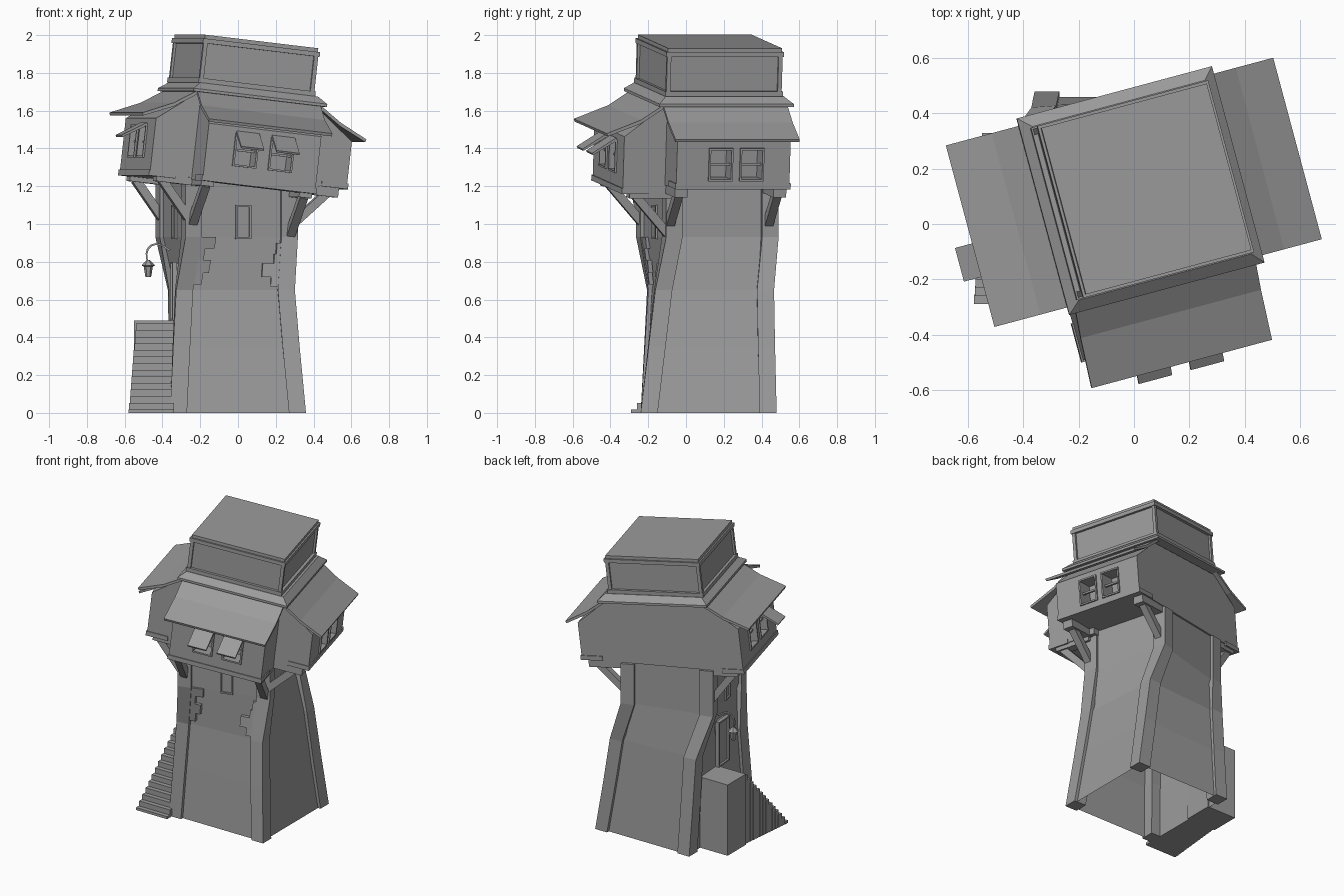
import bpy, bmesh, math
from mathutils import Matrix, Vector

cube = bpy.data.objects.get("Cube")
if cube:
    bpy.data.objects.remove(cube)

stone = bpy.data.materials.new("plain grey")
stone.use_nodes = True
GREY = (0.33, 0.33, 0.33, 1)
stone.diffuse_color = GREY
stone.node_tree.nodes["Principled BSDF"].inputs["Base Color"].default_value = GREY


def rot(deg, axis="Z"):
    return Matrix.Rotation(math.radians(deg), 4, axis)


def move(x, y, z):
    return Matrix.Translation((x, y, z))


ID = Matrix.Identity(4)
HOUSE = move(-0.029, 0.107, 1.2) @ rot(15) @ rot(6.6, "Y")
UPPER_ROOM = HOUSE @ move(-0.012, 0, 0)
TOWER_TOP = move(-0.06, 0.113, 0) @ rot(15)
TOWER_WAIST = move(-0.035, 0.13, 0) @ rot(4)
SIDES = {"right": ID, "left": rot(180), "front": rot(-90)}


def loft(name, rings, frame=ID, caps=True):
    """Skin a list of equal rings of points."""
    bm = bmesh.new()
    loops = [[bm.verts.new(frame @ Vector(p)) for p in r] for r in rings]
    n = len(loops[0])
    for a, b in zip(loops, loops[1:]):
        for i in range(n):
            j = (i + 1) % n
            bm.faces.new((a[i], a[j], b[j], b[i]))
    if caps:
        bm.faces.new(loops[0][::-1])
        bm.faces.new(loops[-1])
    bmesh.ops.recalc_face_normals(bm, faces=bm.faces)
    mesh = bpy.data.meshes.new(name)
    bm.to_mesh(mesh)
    bm.free()
    mesh.materials.append(stone)
    ob = bpy.data.objects.new(name, mesh)
    bpy.context.collection.objects.link(ob)
    return ob


def box(name, x, y, z, frame=ID):
    rings = [[(x[0], y[0], h), (x[1], y[0], h), (x[1], y[1], h), (x[0], y[1], h)] for h in z]
    return loft(name, rings, frame)


def extrude(name, profile, y0, y1, frame):
    return loft(name, [[(x, y, z) for x, z in profile] for y in (y0, y1)], frame)


def beam(name, a, b, width, frame):
    """Square bar between two points."""
    a, b = Vector(a), Vector(b)
    q = (b - a).to_track_quat("Z", "Y").to_matrix().to_4x4()
    w = width / 2
    return box(name, (-w, w), (-w, w), (0, (b - a).length), frame @ Matrix.Translation(a) @ q)


def window_frame(name, x, y, z, frame, mullion=True):
    """Raised frame on a wall facing +x; y and z are ranges."""
    t, d = 0.01, (x - 0.015, x + 0.01)
    box(name + "_sill", d, (y[0] - t, y[1] + t), (z[0] - t, z[0]), frame)
    box(name + "_head", d, (y[0] - t, y[1] + t), (z[1], z[1] + t), frame)
    for e, s in ((y[0] - t, y[0]), (y[1], y[1] + t)):
        box(name + "_jamb", d, (e, s), z, frame)
    if mullion:
        m = (z[0] + z[1]) / 2
        box(name + "_bar", (x - 0.03, x - 0.015), y, (m - 0.006, m + 0.006), frame)


# Twisted tower: height, half width, centre x, centre y, turn, slope of the top
SECTIONS = [(0, 0.36, 0, 0.12, 0, 0), (0.35, 0.335, -0.02, 0.125, 2, 0),
            (0.65, 0.315, -0.035, 0.13, 4, 0), (0.93, 0.308, -0.06, 0.113, 15, 0),
            (1.225, 0.308, -0.06, 0.113, 15, 0.07)]


def tower_point(section, x, y):
    z, _, cx, cy, turn, slope = section
    return Vector((cx, cy, z - slope * x)) + rot(turn) @ Vector((x, y, 0))


def square(section, x0, x1, y0, y1):
    return [tower_point(section, x, y) for x, y in ((x0, y0), (x1, y0), (x1, y1), (x0, y1))]


PILLAR, INSET = 0.09, 0.02
loft("tower_wall", [square(s, INSET - s[1], s[1] - INSET, INSET - s[1], s[1] - INSET)
                    for s in SECTIONS], caps=False)
for sx in (-1, 1):
    for sy in (-1, 1):
        loft("corner_pillar", [square(s, *sorted((sx * s[1], sx * (s[1] - PILLAR))),
                                      *sorted((sy * s[1], sy * (s[1] - PILLAR))))
                               for s in SECTIONS])


# Exposed stones beside the front pillars
def wall_point(z, inset, side, off):
    a, b = SECTIONS[2], SECTIONS[3]
    p, q = (tower_point(s, side * (s[1] - PILLAR - inset), INSET - s[1] - off) for s in (a, b))
    return p.lerp(q, (z - a[0]) / (b[0] - a[0]))


STONES = {-1: [(0.68, 0.74, 0.04), (0.74, 0.81, 0.07), (0.81, 0.87, 0.03), (0.87, 0.93, 0.08)],
          1: [(0.67, 0.72, 0.04), (0.72, 0.79, 0.09), (0.79, 0.84, 0.03), (0.84, 0.9, 0.02)]}
for side, rows in STONES.items():
    for z0, z1, w in rows:
        loft("wall_stone", [[wall_point(z0, -0.01, side, o), wall_point(z0, w, side, o),
                             wall_point(z1, w, side, o), wall_point(z1, -0.01, side, o)]
                            for o in (-0.01, 0.014)])

# Tower windows and door
for key in ("front", "left"):
    window_frame("tower_window", 0.288, (-0.02, 0.045), (0.93, 1.09), TOWER_TOP @ SIDES[key])
DOOR = TOWER_WAIST @ SIDES["left"]
box("door", (0.24, 0.306), (-0.03, 0.08), (0.49, 0.79), DOOR)
window_frame("door_frame", 0.31, (-0.03, 0.08), (0.5, 0.79), DOOR, False)

# House body: cross beam block plus front wing; the right end has a raised floor
RAISE = {"right": 0.052, "left": 0, "front": 0}
SHOULDER = [(0.54, 0.30), (0.44, 0.375), (0.33, 0.46)]
body = extrude("house_body", [(0.54, RAISE["right"])] + SHOULDER
               + [(-x, z) for x, z in SHOULDER[::-1]] + [(-0.54, 0)], -0.31, 0.31, HOUSE)
front_wing = extrude("front_wing", [(0.54, 0)] + SHOULDER + [(0.2, 0.46), (0.2, 0)],
                     -0.31, 0.31, HOUSE @ SIDES["front"])

# Wings: window centres, awnings and reach of the eaves
WINDOWS = {"right": ((-0.07, 0.10), (), 0.605), "left": ((-0.09, 0.09), (0.09,), 0.62),
           "front": ((-0.093, 0.103), (-0.093, 0.103), 0.64)}
for key, turn in SIDES.items():
    f = HOUSE @ turn
    up = RAISE[key]
    centres, awnings, eave = WINDOWS[key]
    extrude(key + "_roof", [(0.31, 0.47), (0.46, 0.372), (eave, 0.305), (eave + 0.005, 0.32),
                            (0.46, 0.392), (0.31, 0.49)], -0.34, 0.34, f)
    box(key + "_floor_band", (0.4, 0.546), (-0.316, 0.316), (up - 0.005, up + 0.025), f)
    wall = front_wing if key == "front" else body
    for c in centres:
        y, z = (c - 0.056, c + 0.056), (0.1, 0.255)
        cutter = box("cutter", (0.44, 0.6), y, z, f)
        cutter.hide_render = True
        mod = wall.modifiers.new("opening", "BOOLEAN")
        mod.object, mod.operation, mod.solver = cutter, "DIFFERENCE", "EXACT"
        bpy.context.view_layer.objects.active = wall
        bpy.ops.object.modifier_apply(modifier=mod.name)
        bpy.data.objects.remove(cutter)
        window_frame(key + "_window", 0.54, y, z, f)
        if c in awnings:
            extrude(key + "_awning", [(0.54, 0.262), (0.67, 0.185), (0.675, 0.195), (0.545, 0.277)],
                    c - 0.063, c + 0.063, f)
    # Brackets holding up the wing
    drop = 0.055 if up else 0.03
    for s in (-0.27, 0.27):
        box(key + "_floor_beam", (0.25, 0.5), (s - 0.035, s + 0.035), (up - drop, up + 0.01), f)
        beam(key + "_strut", (0.27, s, up - 0.23), (0.46, s, up - 0.02), 0.045, f)


# Ledge and upper room
def slab(name, half, z0, z1, frame=UPPER_ROOM):
    return box(name, (-half, half), (-half, half), (z0, z1), frame)


def flare(name, h0, z0, h1, z1):
    return loft(name, [[(-h, -h, z), (h, -h, z), (h, h, z), (-h, h, z)]
                       for h, z in ((h0, z0), (h1, z1))], HOUSE)


slab("ledge", 0.368, 0.465, 0.48, HOUSE)
flare("ledge_slope", 0.368, 0.48, 0.325, 0.515)
slab("upper_sill", 0.322, 0.515, 0.54)
slab("upper_room", 0.303, 0.54, 0.74)
for sx in (-0.305, 0.305):
    for sy in (-0.305, 0.305):
        beam("upper_post", (sx, sy, 0.54), (sx, sy, 0.74), 0.022, UPPER_ROOM)
slab("upper_cornice", 0.322, 0.725, 0.75)
slab("flat_roof", 0.312, 0.75, 0.77)

# Stairs on the left side, going down towards the front
STEPS = 14
box("stair_landing", (-0.55, -0.33), (0.13, 0.33), (0, 0.49))
for i in range(STEPS):
    y = 0.13 - i * 0.03
    box("stair_step", (-0.54 - i * 0.003, -0.34), (y - 0.03, y + 0.005),
        (0, 0.49 * (1 - (i + 0.5) / STEPS)))

# Hanging lantern on a curved hook
LY = 0.16
arc = [(-0.36, LY, 0.86)] + [(-0.43 + 0.055 * math.cos(a), LY, 0.84 + 0.055 * math.sin(a))
                             for a in (math.pi * k / 6 for k in range(2, 7))]
for a, b in zip(arc, arc[1:]):
    beam("lantern_hook", a, b, 0.01, ID)
beam("lantern_chain", arc[-1], (-0.48, LY, 0.8), 0.008, ID)


def ring(r, z):
    return [(-0.475 + r * math.cos(math.pi * k / 3), LY + r * math.sin(math.pi * k / 3), z)
            for k in range(6)]


loft("lantern", [ring(r, z) for r, z in ((0.015, 0.72), (0.018, 0.735), (0.024, 0.775),
                                         (0.036, 0.78), (0.008, 0.81))])
